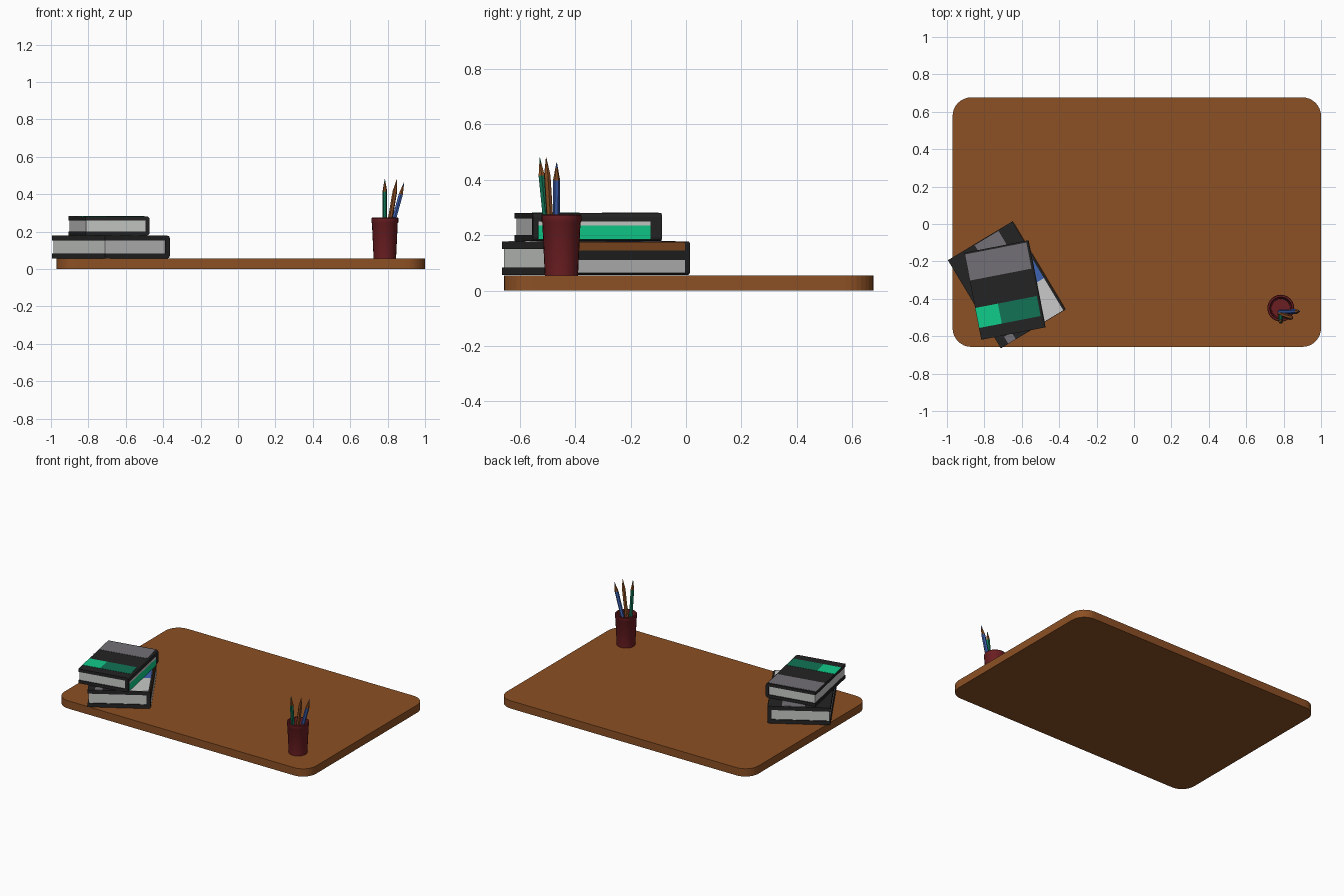
import bpy, bmesh, math
from mathutils import Vector, Matrix

if "Cube" in bpy.data.objects:
    bpy.data.objects.remove(bpy.data.objects["Cube"])


def mat(name, r, g, b):
    m = bpy.data.materials.new(name)
    lin = [((c / 255 + 0.055) / 1.055) ** 2.4 if c > 10 else c / 255 / 12.92 for c in (r, g, b)]
    m.diffuse_color = (*lin, 1)
    m.use_nodes = True
    m.node_tree.nodes["Principled BSDF"].inputs["Base Color"].default_value = m.diffuse_color
    return m


WOOD = mat("wood brown", 140, 80, 36)
BLACK = mat("cover black", 36, 36, 36)
GREY = mat("warm grey", 116, 112, 118)
PAGE = mat("page white", 200, 202, 200)
MINT = mat("bright green", 16, 204, 138)
GREEN = mat("dark green", 17, 114, 84)
BLUE = mat("blue", 62, 98, 178)
RED = mat("dark red", 108, 30, 34)


def finish(name, bm, mats, world=Matrix(), smooth=False):
    bmesh.ops.recalc_face_normals(bm, faces=bm.faces[:])
    me = bpy.data.meshes.new(name)
    bm.to_mesh(me)
    bm.free()
    ob = bpy.data.objects.new(name, me)
    bpy.context.collection.objects.link(ob)
    for m in mats:
        me.materials.append(m)
    ob.matrix_world = world
    if smooth:
        bpy.context.view_layer.objects.active = ob
        ob.select_set(True)
        bpy.ops.object.shade_smooth_by_angle(angle=math.radians(35))
        ob.select_set(False)
    return ob


def extrude(name, pts, vec, m, world=Matrix(), smooth=False):
    """Extrude a closed 3D outline along vec."""
    bm = bmesh.new()
    f = bm.faces.new([bm.verts.new(p) for p in pts])
    top = bmesh.ops.extrude_face_region(bm, geom=[f])["geom"]
    bmesh.ops.translate(bm, vec=vec, verts=[v for v in top if isinstance(v, bmesh.types.BMVert)])
    return finish(name, bm, [m], world, smooth)


def box(name, lo, hi, m, world):
    pts = [(lo[0], lo[1], lo[2]), (hi[0], lo[1], lo[2]), (hi[0], hi[1], lo[2]), (lo[0], hi[1], lo[2])]
    return extrude(name, pts, (0, 0, hi[2] - lo[2]), m, world)


def arc(cx, cy, r, a0, a1, n):
    return [(cx + r * math.cos(math.radians(a0 + (a1 - a0) * i / n)),
             cy + r * math.sin(math.radians(a0 + (a1 - a0) * i / n))) for i in range(n + 1)]


# Table top with rounded corners
X, Y, R = 0.985, 0.667, 0.1
outline = []
for sx, sy, a in ((1, 1, 0), (-1, 1, 90), (-1, -1, 180), (1, -1, 270)):
    outline += arc(0.015 + sx * (X - R), 0.01 + sy * (Y - R), R, a, a + 90, 8)
extrude("desk_top", [(x, y, 0) for x, y in outline], (0, 0, 0.055), WOOD)


def book(name, centre, angle, w, l, h, t, tops, spines):
    """tops: (u0,u1,b0,b1,material), b from the back. spines: (b0,b1,z0,z1,material)."""
    M = Matrix.Translation(centre) @ Matrix.Rotation(math.radians(angle), 4, 'Z')
    r = 0.014
    a = w / 2
    # wrap-around cover, rounded at the spine
    prof = [(-a, 0)] + arc(a - r, r, r, -90, 0, 3) + arc(a - r, h - r, r, 0, 90, 3)
    prof += [(-a, h), (-a, h - t), (a - t, h - t), (a - t, t), (-a, t)]
    extrude(name + "_cover", [(x, -l / 2, z) for x, z in prof], (0, l, 0), BLACK, M)
    # page block
    box(name + "_pages", (-a + 0.006, -l / 2 + 0.006, t), (a - t, l / 2 - 0.006, h - t), PAGE, M)
    # painted plates on the cover and the spine
    for i, (u0, u1, b0, b1, m) in enumerate(tops):
        box(f"{name}_cover_patch_{i}", (-a + u0 * (w - r), l / 2 - b1 * l, h - 0.002),
            (-a + u1 * (w - r), l / 2 - b0 * l, h + 0.0015), m, M)
    for i, (b0, b1, z0, z1, m) in enumerate(spines):
        box(f"{name}_spine_band_{i}", (a - 0.002, l / 2 - b1 * l, z0),
            (a + 0.0015, l / 2 - b0 * l, z1), m, M)


book("lower_book", (-0.68, -0.325, 0.057), 31, 0.405, 0.55, 0.121, 0.027,
     [(0.42, 0.80, 0.01, 0.30, GREY), (0.12, 0.24, 0.92, 1.0, GREY),
      (0.5, 1.0, 0.35, 0.63, BLUE), (0.5, 1.0, 0.63, 0.995, PAGE)],
     [(0.04, 0.97, 0.088, 0.119, WOOD), (0.04, 0.97, 0.006, 0.053, PAGE)])
book("upper_book", (-0.69, -0.353, 0.1795), 11, 0.35, 0.474, 0.101, 0.021,
     [(0, 1, 0.02, 0.32, GREY), (0, 0.37, 0.635, 0.865, MINT), (0.37, 1, 0.635, 0.865, GREEN)],
     [(0.09, 0.96, 0.005, 0.055, MINT), (0.09, 0.96, 0.055, 0.070, PAGE)])

# Pencil cup, turned profile
C = Vector((0.785, -0.45, 0.055))
cup = [(0, 0), (0.06, 0), (0.069, 0.19), (0.072, 0.195), (0.072, 0.216), (0.069, 0.22),
       (0.060, 0.22), (0.057, 0.214), (0.05, 0.012), (0, 0.012)]
bm = bmesh.new()
vs = [bm.verts.new((x, 0, z)) for x, z in cup]
es = [bm.edges.new(p) for p in zip(vs, vs[1:])]
bmesh.ops.spin(bm, geom=vs + es, axis=(0, 0, 1), cent=(0, 0, 0), angle=2 * math.pi, steps=24)
bmesh.ops.remove_doubles(bm, verts=bm.verts[:], dist=1e-5)
finish("pencil_cup", bm, [RED], Matrix.Translation(C), True)


# Hexagonal pencils: body, sharpened wood, coloured lead
def pencil(name, base, tip, m):
    base, tip = Vector(base), Vector(tip)
    d = tip - base
    L, r = d.length, 0.0125
    bm = bmesh.new()
    rings = [[bm.verts.new((q * math.cos(k * math.pi / 3), q * math.sin(k * math.pi / 3), z))
              for k in range(6)]
             for q, z in ((r, 0), (r, L - 0.065), (0.0045, L - 0.02), (0.001, L))]
    for j in range(3):
        for k in range(6):
            n = (k + 1) % 6
            f = bm.faces.new((rings[j][k], rings[j][n], rings[j + 1][n], rings[j + 1][k]))
            f.material_index = 1 if j == 1 else 0
    bm.faces.new(rings[0])
    bm.faces.new(rings[3])
    W = Matrix.Translation(base) @ d.to_track_quat('Z', 'Y').to_matrix().to_4x4()
    finish(name, bm, [m, WOOD], W)


pencil("green_pencil", (0.785, -0.487, 0.07), (0.785, -0.528, 0.48), GREEN)
pencil("brown_pencil", (0.780, -0.480, 0.07), (0.850, -0.505, 0.48), WOOD)
pencil("blue_pencil", (0.780, -0.470, 0.07), (0.888, -0.467, 0.463), BLUE)
